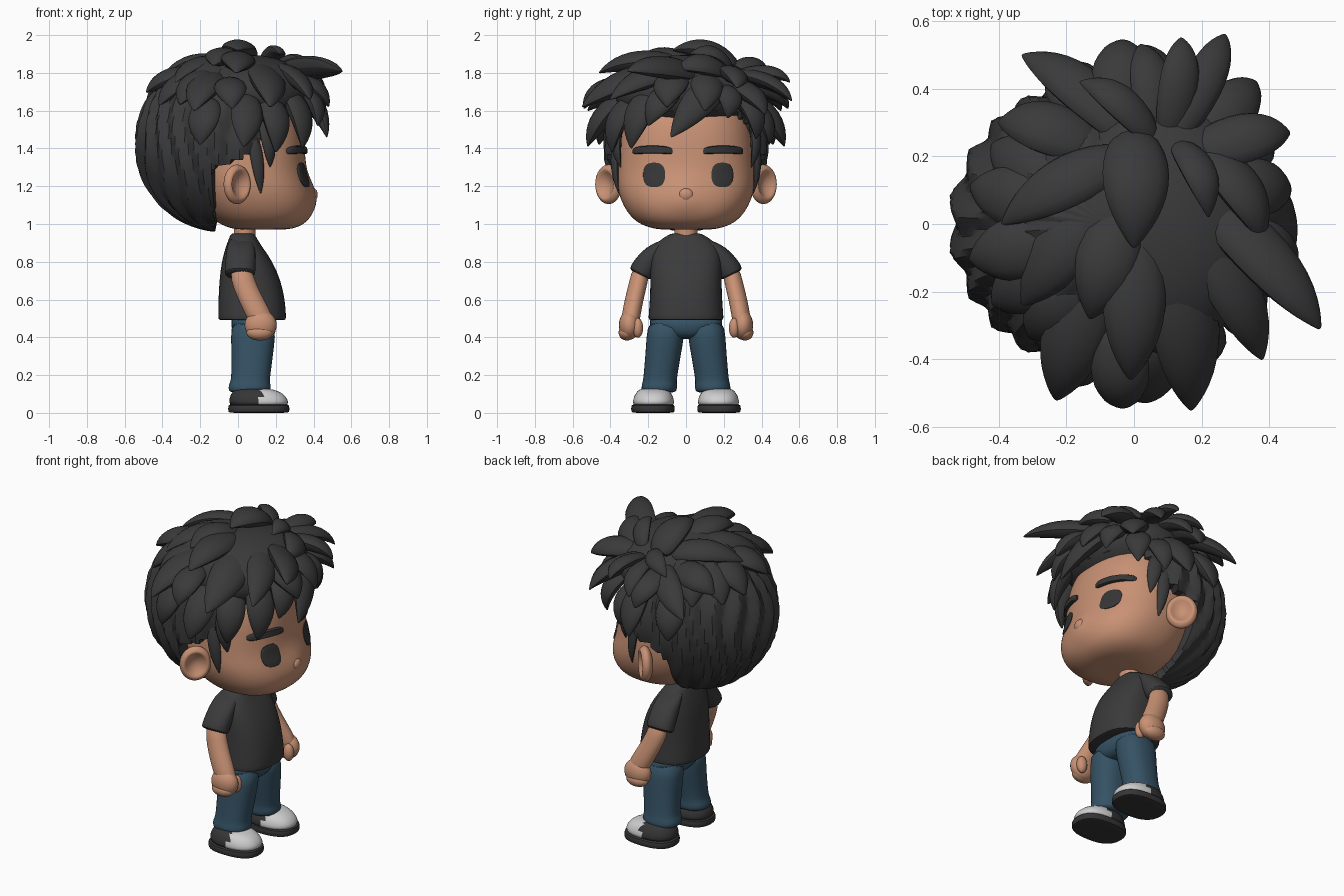
import bpy, bmesh, math, random
from mathutils import Vector, Matrix
from mathutils.bvhtree import BVHTree

if "Cube" in bpy.data.objects:
    bpy.data.objects.remove(bpy.data.objects["Cube"])

random.seed(4)


def mat(name, r, g, b):
    m = bpy.data.materials.new(name)
    m.diffuse_color = (r, g, b, 1)
    m.use_nodes = True
    m.node_tree.nodes["Principled BSDF"].inputs["Base Color"].default_value = m.diffuse_color
    return m


HAIR = mat("hair charcoal", .042, .042, .043)
SHIRT = mat("shirt charcoal", .043, .043, .044)
SKIN = mat("skin tan", .58, .285, .175)
JEANS = mat("denim blue", .036, .085, .13)
WHITE = mat("toe cap grey", .62, .62, .62)
DARK = mat("dark features", .036, .036, .037)


def finish(name, bm, mats, subsurf=0, angle=50):
    bmesh.ops.recalc_face_normals(bm, faces=bm.faces)
    me = bpy.data.meshes.new(name)
    bm.to_mesh(me)
    bm.free()
    ob = bpy.data.objects.new(name, me)
    bpy.context.collection.objects.link(ob)
    for m in mats:
        me.materials.append(m)
    bpy.ops.object.select_all(action='DESELECT')
    ob.select_set(True)
    bpy.context.view_layer.objects.active = ob
    bpy.ops.object.shade_smooth_by_angle(angle=math.radians(angle))
    if subsurf:
        s = ob.modifiers.new("smooth", 'SUBSURF')
        s.levels = s.render_levels = subsurf
    return ob


def oval(cx, cy, z, rx, ry, e=2.0, slope=0, n=24):
    """Horizontal superellipse ring; slope tilts it along y."""
    pts = []
    for i in range(n):
        a = 2 * math.pi * i / n
        c, s = math.cos(a), math.sin(a)
        x = math.copysign(abs(c) ** (2 / e), c) * rx
        y = math.copysign(abs(s) ** (2 / e), s) * ry
        pts.append(Vector((cx + x, cy + y, z + slope * y)))
    return pts


def loft(bm, rings):
    vs = [[bm.verts.new(p) for p in r] for r in rings]
    n = len(vs[0])
    for a, b in zip(vs, vs[1:]):
        for i in range(n):
            bm.faces.new((a[i], a[(i + 1) % n], b[(i + 1) % n], b[i]))
    bm.faces.new(vs[0])
    bm.faces.new(vs[-1])


def blob(bm, c, r, rot=Matrix()):
    return bmesh.ops.create_uvsphere(bm, u_segments=24, v_segments=16, radius=1,
        matrix=Matrix.Translation(c) @ rot @ Matrix.Diagonal((*r, 1)))['verts']


# head: z, back x, front x, half width (character faces +x)
bm = bmesh.new()
loft(bm, [oval((b + f) / 2, 0, z, (f - b) / 2, w, 2.3, n=32) for z, b, f, w in [
    (.97, .04, .22, .1), (.973, -.03, .29, .17), (1.0, -.1, .355, .25), (1.05, -.17, .395, .305),
    (1.12, -.22, .41, .345), (1.2, -.25, .392, .367), (1.28, -.27, .362, .367), (1.4, -.28, .355, .362),
    (1.5, -.28, .345, .35), (1.6, -.26, .31, .32), (1.7, -.2, .22, .24), (1.75, -.1, .12, .12)]])
for v in bm.verts:  # soft nose bump
    d2 = (v.co.y / .07) ** 2 + ((v.co.z - 1.16) / .06) ** 2
    if v.co.x > .2:
        v.co.x += .03 * math.exp(-d2)
head = finish("head", bm, [SKIN], 2)
bpy.context.view_layer.update()
surface = BVHTree.FromObject(head, bpy.context.evaluated_depsgraph_get())


def patch(name, cy, cz, hy, hz, e, m, bend=0, thick=.008):
    """Plate laid over the front of the head."""
    bm = bmesh.new()
    rings = []
    for k, t in [(1, -.012), (1, thick * .6), (.85, thick), (.5, thick), (.05, thick)]:
        ring = []
        for p in oval(0, 0, 0, hy * k, hz * k, e, n=28):
            y, z = cy + p.x, cz + p.y - bend * (p.x / hy) ** 2
            hit = surface.ray_cast(Vector((2, y, z)), Vector((-1, 0, 0)))[0]
            ring.append((hit.x + t, y, z))
        rings.append(ring)
    loft(bm, rings)
    finish(name, bm, [m])


for s, side in ((1, "left"), (-1, "right")):
    patch(side + "_eye", s * .181 + .012, 1.26, .058, .065, 2.6, DARK)
    patch(side + "_eyebrow", s * .187 + .01, 1.395, .106, .021, 4, DARK, .01, .02)

bm = bmesh.new()
blob(bm, (.398, 0, 1.155), (.024, .04, .035))
finish("nose", bm, [SKIN])

# ears: dished discs facing outward and forward
for s, side in ((1, "left"), (-1, "right")):
    bm = bmesh.new()
    rot = Vector((.7, s * .71, 0)).to_track_quat('Z', 'Y').to_matrix().to_4x4()
    for v in bmesh.ops.create_uvsphere(bm, u_segments=28, v_segments=24, radius=1)['verts']:
        r = math.hypot(v.co.x, v.co.y)
        if v.co.z > 0:
            v.co.z -= 1.1 * max(0, 1 - (r / .75) ** 2)
        v.co = rot @ Vector((v.co.x * .09, v.co.y * .105, v.co.z * .045)) + Vector((-.005, s * .41, 1.21))
    finish(side + "_ear", bm, [SKIN])

bm = bmesh.new()
loft(bm, [oval(.035, 0, z, .057, .06) for z in (.9, .94, 1.02)])
finish("neck", bm, [SKIN])

# hair cap: ridged ellipsoid, sunk into the head inside the hairline
LINE = [(0, -.12), (1.28, -.12), (1.36, .09), (1.5, .17), (1.58, .24), (1.62, 2), (3, 2)]


def hairline(z):
    for (z0, x0), (z1, x1) in zip(LINE, LINE[1:]):
        if z <= z1:
            return x0 + (x1 - x0) * (z - z0) / (z1 - z0)


bm = bmesh.new()
C = Vector((-.08, 0, 1.425))
for v in bmesh.ops.create_uvsphere(bm, u_segments=132, v_segments=50, radius=1)['verts']:
    a = math.atan2(v.co.y, v.co.x)
    ridge = abs((a / (2 * math.pi) * 22 + .3 * math.sin(v.co.z * 4 + 3 * a)) % 1 - .5) * 2
    k = 1.03 - .075 * ridge * (1 - abs(v.co.z) ** 3)
    p = C + Vector((v.co.x * .46, v.co.y * .43, v.co.z * .455)) * k
    if p.x > hairline(p.z):
        p = C + (p - C) * .72
    v.co = p
finish("hair_cap", bm, [HAIR], 0, 25)

# solid volume under the crown locks
bm = bmesh.new()
blob(bm, (.07, .0, 1.69), (.32, .38, .205))
finish("hair_crown", bm, [HAIR])


def lock(bm, base, tip, w, bulge=.12):
    """Thick creased leaf of hair bowed away from the head."""
    b, t = Vector(base), Vector(tip)
    mid = (b + t) / 2
    c = mid + (mid - Vector((-.05, 0, 1.4))).normalized() * bulge
    rings = []
    for u, k in [(0, .6), (.18, .88), (.38, 1), (.58, .92), (.76, .68), (.9, .36), (.98, .12), (1, .05)]:
        p = b * (1 - u) ** 2 + c * 2 * u * (1 - u) + t * u * u
        tan = ((c - b) * (1 - u) + (t - c) * u).normalized()
        side = tan.cross(p - Vector((-.05, 0, 1.4))).normalized()
        up = side.cross(tan)
        rings.append([p + side * w * k * x + up * w * k * y for x, y in
                      [(1.03, 0), (.6, .34), (0, .5), (-.6, .34), (-1.03, 0), (-.6, -.5), (0, -.65), (.6, -.5)]])
    loft(bm, rings)


# crown locks radiating over the top
bm = bmesh.new()
for b, t, w in [
    ((0, .27, 1.82), (0, -.07, 1.92), .115), ((.13, .24, 1.82), (.22, .02, 1.9), .065),
    ((.2, .22, 1.79), (.38, -.05, 1.82), .09), ((.12, .25, 1.8), (.27, .56, 1.65), .07),
    ((.1, .25, 1.79), (.14, .55, 1.75), .07), ((.06, .25, 1.78), (.02, .53, 1.66), .075),
    ((.06, .25, 1.82), (-.16, .42, 1.79), .065), ((0, .25, 1.76), (-.33, .5, 1.6), .09),
    ((.15, .2, 1.79), (.46, .27, 1.72), .09), ((.15, .2, 1.75), (.36, .42, 1.58), .095),
    ((-.02, .2, 1.82), (-.39, 0, 1.79), .095), ((-.06, .1, 1.82), (-.33, -.24, 1.75), .11),
    ((-.03, .06, 1.83), (-.13, -.28, 1.84), .11), ((0, .0, 1.84), (-.01, -.46, 1.8), .11),
    ((-.1, -.08, 1.78), (-.23, -.52, 1.6), .115), ((.1, -.03, 1.82), (.17, -.55, 1.62), .125),
    ((.16, .02, 1.82), (.38, -.4, 1.66), .1), ((.18, .1, 1.78), (.55, -.31, 1.81), .105),
    ((-.1, .22, 1.76), (-.4, .3, 1.7), .1)]:
    lock(bm, b, t, w)
finish("crown_locks", bm, [HAIR], 1, 30)

# fringe hanging over the forehead and temples
bm = bmesh.new()
for b, t, w in [
    ((.24, .2, 1.78), (.47, -.08, 1.46), .105), ((.3, -.05, 1.72), (.42, -.2, 1.52), .09),
    ((.24, -.16, 1.72), (.34, -.29, 1.4), .1), ((.15, -.26, 1.68), (.2, -.39, 1.38), .095),
    ((.25, .2, 1.72), (.39, .22, 1.56), .085), ((.2, .28, 1.68), (.28, .37, 1.45), .085),
    ((.1, .3, 1.66), (.14, .44, 1.42), .085), ((.2, .1, 1.78), (.46, .1, 1.6), .105),
    ((.22, -.05, 1.78), (.48, -.1, 1.62), .11)]:
    lock(bm, b, t, w)
finish("fringe_locks", bm, [HAIR], 1, 30)

# side locks, sideburns and upper back layer
bm = bmesh.new()
for s in (1, -1):
    lock(bm, (.05, s * .34, 1.68), (.03, s * .52, 1.41), .1, .07)
    lock(bm, (-.15, s * .33, 1.66), (-.2, s * .46, 1.42), .1, .07)
    lock(bm, (-.05, s * .28, 1.75), (-.03, s * .54, 1.61), .1)
    lock(bm, (.07, s * .36, 1.5), (.12, s * .355, 1.16), .042, .05)
    lock(bm, (.13, s * .35, 1.55), (.17, s * .345, 1.3), .048, .06)
for i in range(6):
    a = math.radians(122 + 23 * i + random.uniform(-5, 5))
    c, q = math.cos(a), math.sin(a)
    lock(bm, (-.06 + .14 * c, .14 * q, 1.79), (-.08 + .42 * c, .4 * q, 1.68 + random.uniform(-.08, .04)), .11, .09)
finish("side_and_back_locks", bm, [HAIR], 1, 30)

# shirt body: z, back x, front x, half width
bm = bmesh.new()
loft(bm, [oval((b + f) / 2, 0, z, (f - b) / 2, w, 2.5) for z, b, f, w in [
    (.49, -.09, .24, .185), (.493, -.105, .255, .2), (.51, -.106, .256, .2), (.6, -.105, .25, .192),
    (.7, -.1, .228, .19), (.8, -.088, .185, .19), (.87, -.068, .135, .18), (.915, -.052, .105, .14),
    (.945, -.04, .09, .09), (.952, -.03, .08, .07)]])
finish("shirt_body", bm, [SHIRT], 1)

bm = bmesh.new()
loft(bm, [oval(.08, 0, z, rx, ry, 2.4) for z, rx, ry in
          [(.39, .08, .07), (.42, .108, .15), (.46, .118, .2), (.53, .118, .2)]])
finish("jeans_seat", bm, [JEANS], 1)

for s, side in ((1, "left"), (-1, "right")):
    # sleeve
    bm = bmesh.new()
    loft(bm, [oval(x, s * y, z, rx, ry, 2.2, s * k) for x, y, z, rx, ry, k in [
        (.015, .1, .925, .045, .05, -.35), (.015, .135, .9, .07, .075, -.3), (.015, .18, .84, .08, .075, -.1),
        (.012, .222, .77, .082, .066, .3), (.01, .24, .735, .082, .058, .5), (.01, .242, .728, .07, .045, .5)]])
    finish(side + "_sleeve", bm, [SHIRT], 1)

    # arm
    bm = bmesh.new()
    loft(bm, [oval(x, s * y, z, r, q) for x, y, z, r, q in [
        (.015, .235, .78, .055, .045), (.025, .25, .7, .064, .05), (.06, .27, .62, .068, .05),
        (.095, .285, .55, .07, .05), (.118, .292, .5, .07, .05), (.13, .295, .45, .05, .04)]])
    finish(side + "_arm", bm, [SKIN], 1)

    # mitten-like fist with a thumb and faint finger
    bm = bmesh.new()
    blob(bm, (.12, s * .3, .465), (.085, .055, .078))
    blob(bm, (.115, s * .312, .425), (.07, .045, .042))
    blob(bm, (.168, s * .255, .45), (.032, .028, .052))
    finish(side + "_hand", bm, [SKIN])

    # trouser leg with rolled cuff
    bm = bmesh.new()
    loft(bm, [oval(x, s * y, z, r, q, 2.3) for x, y, z, r, q in [
        (.08, .102, .5, .118, .098), (.08, .11, .4, .118, .1), (.075, .122, .3, .11, .094),
        (.068, .135, .2, .104, .09), (.064, .139, .165, .104, .09), (.062, .141, .145, .113, .095),
        (.061, .142, .12, .112, .094), (.06, .143, .105, .1, .085)]])
    finish(side + "_trouser_leg", bm, [JEANS], 1)

    # shoe: sole, then upper with pale toe cap
    bm = bmesh.new()
    loft(bm, [oval(.11, s * .175, z, r, q, 2.5) for z, r, q in
              [(0, .15, .1), (.002, .162, .114), (.02, .164, .117), (.043, .162, .115), (.046, .15, .1)]])
    finish(side + "_shoe_sole", bm, [DARK], 1)
    bm = bmesh.new()
    loft(bm, [oval(x, s * .172, z, r, q, 2.3, n=32) for x, z, r, q in
              [(.11, .03, .156, .11), (.11, .06, .158, .11), (.105, .085, .15, .104),
               (.1, .107, .132, .092), (.085, .124, .105, .077), (.08, .13, .07, .05)]])
    for f in bm.faces:
        f.material_index = int(f.calc_center_median().x > .12)
    finish(side + "_shoe_upper", bm, [DARK, WHITE], 1)
